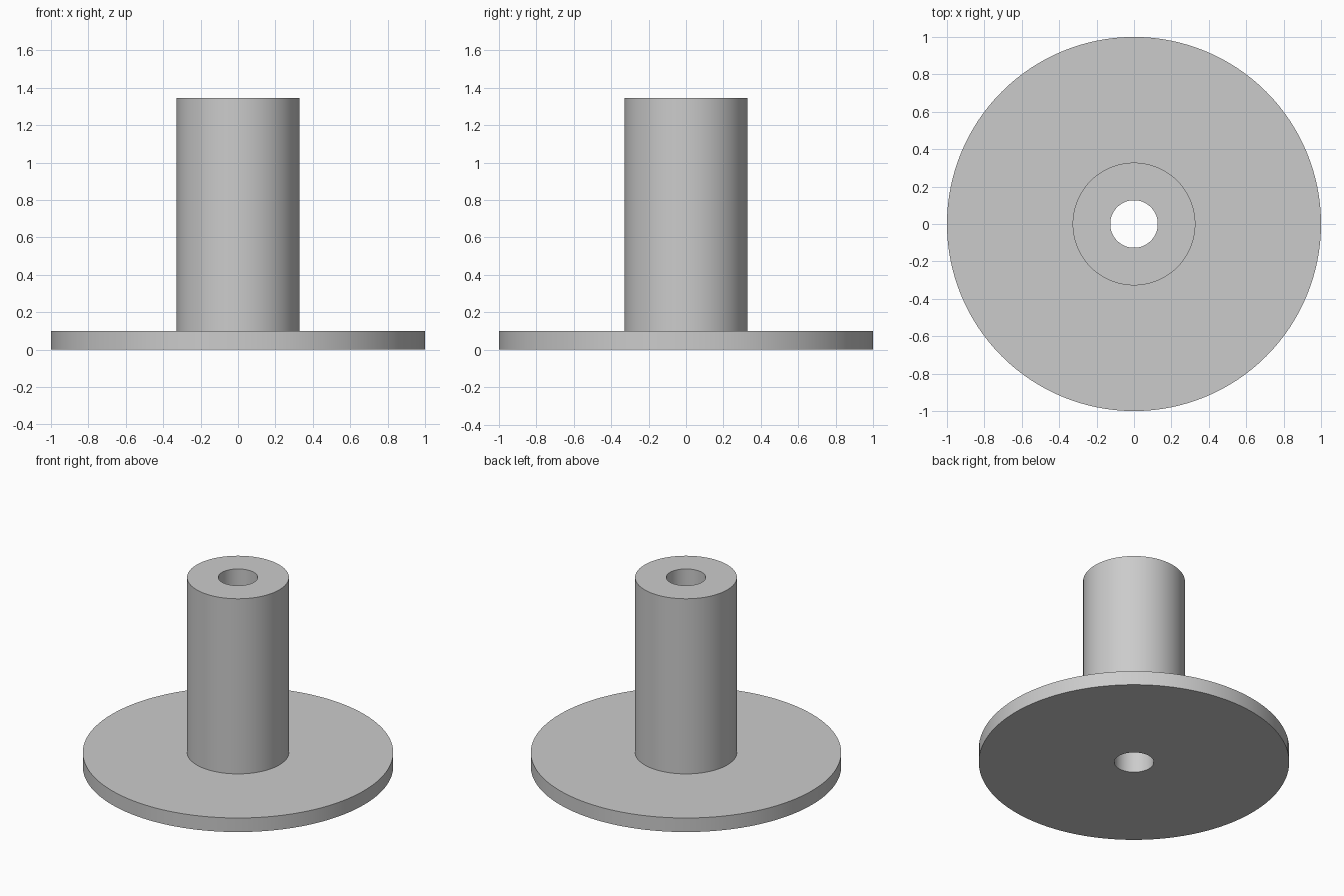
import bpy
import bmesh
import math

cube = bpy.data.objects.get("Cube")
if cube:
    bpy.data.objects.remove(cube, do_unlink=True)

SEGMENTS = 128
FLANGE_RADIUS, FLANGE_HEIGHT = 1.0, 0.1
TUBE_RADIUS, TOTAL_HEIGHT = 0.328, 1.345
BORE_RADIUS = 0.127

grey = bpy.data.materials.new("plain grey")
grey.use_nodes = True
colour = (0.6, 0.6, 0.6, 1)
grey.diffuse_color = colour
grey.node_tree.nodes["Principled BSDF"].inputs["Base Color"].default_value = colour


def lathe(name, profile):
    """Revolve a closed (radius, height) outline around the z axis."""
    bm = bmesh.new()
    rings = []
    for i in range(SEGMENTS):
        a = math.tau * i / SEGMENTS
        rings.append([bm.verts.new((r * math.cos(a), r * math.sin(a), z))
                      for r, z in profile])
    for i, ring in enumerate(rings):
        following = rings[(i + 1) % SEGMENTS]
        for j in range(len(profile)):
            k = (j + 1) % len(profile)
            bm.faces.new((ring[j], following[j], following[k], ring[k]))
    bmesh.ops.recalc_face_normals(bm, faces=bm.faces)
    mesh = bpy.data.meshes.new(name)
    bm.to_mesh(mesh)
    bm.free()
    mesh.materials.append(grey)
    obj = bpy.data.objects.new(name, mesh)
    bpy.context.collection.objects.link(obj)
    bpy.ops.object.select_all(action="DESELECT")
    obj.select_set(True)
    bpy.context.view_layer.objects.active = obj
    bpy.ops.object.shade_smooth_by_angle(angle=math.radians(30))
    return obj


# Round flange and tube in one piece, with a bore right through
lathe("flanged_tube", [
    (BORE_RADIUS, 0),
    (FLANGE_RADIUS, 0),
    (FLANGE_RADIUS, FLANGE_HEIGHT),
    (TUBE_RADIUS, FLANGE_HEIGHT),
    (TUBE_RADIUS, TOTAL_HEIGHT),
    (BORE_RADIUS, TOTAL_HEIGHT),
])
